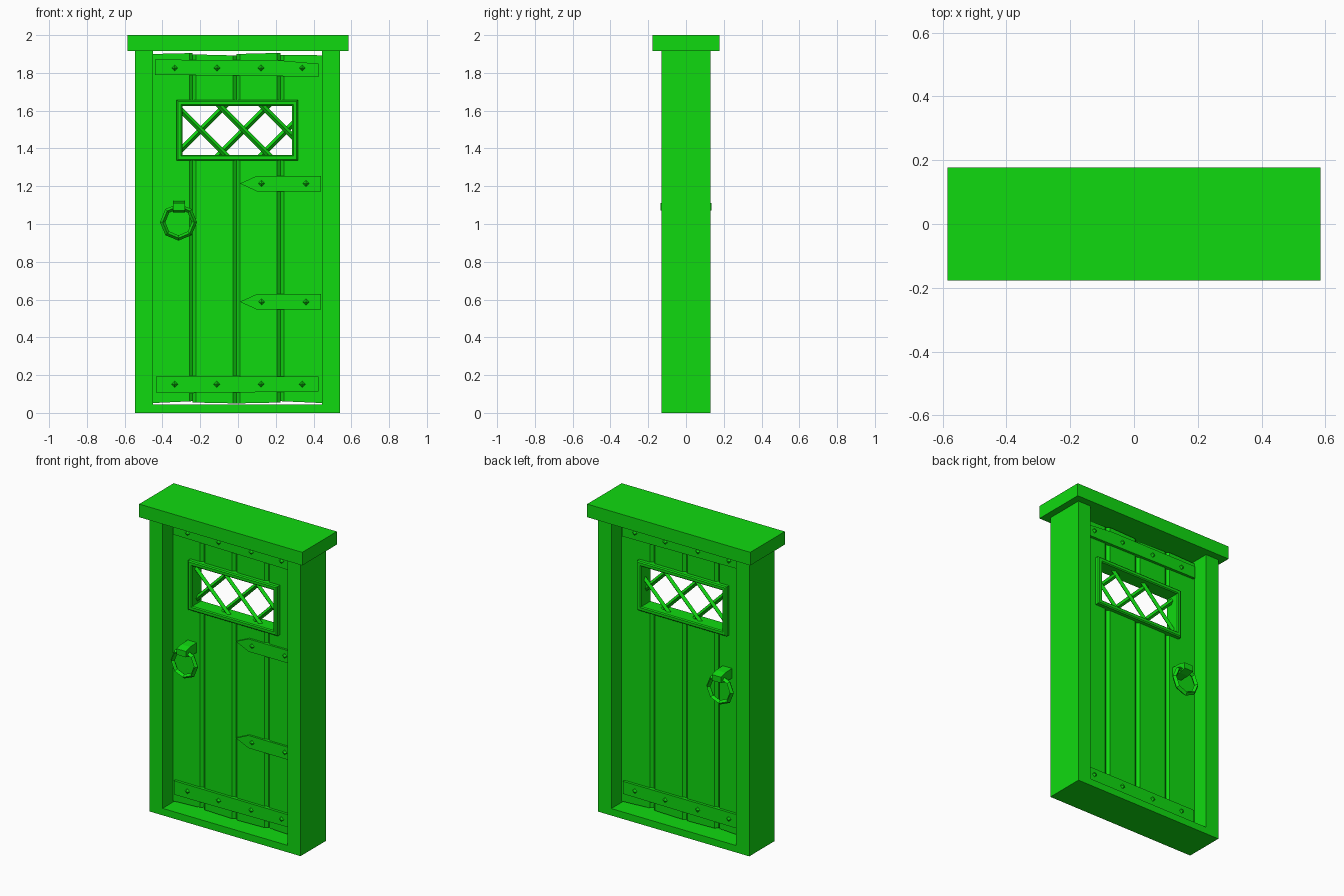
import bpy, bmesh, math
from mathutils import Vector, Matrix

cube = bpy.data.objects.get("Cube")
if cube:
    bpy.data.objects.remove(cube, do_unlink=True)

GREEN = (0.005, 0.7, 0.005, 1)
mat = bpy.data.materials.new("bright_green")
mat.use_nodes = True
mat.diffuse_color = GREEN
mat.node_tree.nodes["Principled BSDF"].inputs["Base Color"].default_value = GREEN


def finish(name, bm):
    bmesh.ops.recalc_face_normals(bm, faces=bm.faces)
    mesh = bpy.data.meshes.new(name)
    bm.to_mesh(mesh)
    bm.free()
    mesh.materials.append(mat)
    obj = bpy.data.objects.new(name, mesh)
    bpy.context.collection.objects.link(obj)
    return obj


def loft(name, rings):
    """Closed solid through successive rings of matching points."""
    bm = bmesh.new()
    loops = [[bm.verts.new(p) for p in ring] for ring in rings]
    n = len(loops[0])
    bm.faces.new(loops[0])
    bm.faces.new(loops[-1])
    for a, b in zip(loops, loops[1:]):
        for i in range(n):
            j = (i + 1) % n
            bm.faces.new((a[i], a[j], b[j], b[i]))
    return finish(name, bm)


def box(name, x0, x1, y0, y1, z0, z1):
    corners = [(x0, y0), (x1, y0), (x1, y1), (x0, y1)]
    return loft(name, [[(x, y, z) for x, y in corners] for z in (z0, z1)])


def plate(name, outline, y0, y1):
    """Front outline given in x and z, extruded through the depth."""
    return loft(name, [[(x, y, z) for x, z in outline] for y in (y0, y1)])


def nail(name, x, z, y, side):
    bm = bmesh.new()
    bmesh.ops.create_cone(bm, cap_ends=True, segments=4, radius1=0.018,
                          radius2=0.003, depth=0.014)
    bm.transform(Matrix.Translation((x, side * (y + 0.006), z))
                 @ Matrix.Rotation(-side * math.pi / 2, 4, 'X'))
    return finish(name, bm)


# Surrounding frame
box("right_post", -0.545, -0.45, -0.13, 0.13, 0, 1.92)
box("left_post", 0.445, 0.54, -0.13, 0.13, 0, 1.92)
box("sill", -0.45, 0.445, -0.13, 0.13, 0, 0.045)
box("lintel", -0.585, 0.585, -0.177, 0.177, 1.915, 2.0)

# Planks with chamfered edges and slightly uneven ends
D, EDGE, CHAMFER = 0.023, 0.008, 0.018
edges = [-0.452, -0.24, -0.008, 0.225, 0.447]
ends = [(0.052, 0.062, 1.9, 1.905), (0.055, 0.05, 1.898, 1.892),
        (0.05, 0.055, 1.9, 1.906), (0.062, 0.052, 1.896, 1.893)]
cutter = box("window_cutter", -0.31, 0.3, -0.2, 0.2, 1.35, 1.645)
cutter.hide_render = True
for i, (x0, x1) in enumerate(zip(edges, edges[1:])):
    c0 = CHAMFER if i > 0 else 0.002
    c1 = CHAMFER if i < 3 else 0.002
    section = [(x0, -EDGE), (x0 + c0, -D), (x1 - c1, -D), (x1, -EDGE),
               (x1, EDGE), (x1 - c1, D), (x0 + c0, D), (x0, EDGE)]
    b0, b1, t0, t1 = ends[i]
    rings = []
    for za, zb in ((b0, b1), (t0, t1)):
        rings.append([(x, y, za + (zb - za) * (x - x0) / (x1 - x0))
                      for x, y in section])
    plank = loft(f"plank_{i + 1}", rings)
    cut = plank.modifiers.new("window_hole", 'BOOLEAN')
    cut.operation = 'DIFFERENCE'
    cut.solver = 'EXACT'
    cut.object = cutter
    bpy.context.view_layer.objects.active = plank
    bpy.ops.object.modifier_apply(modifier=cut.name)
bpy.data.objects.remove(cutter, do_unlink=True)

# Window frame, with the front and back lips bevelled
OUT = (-0.325, 0.317, 1.335, 1.656)


def frame_ring(inset, y):
    x0, x1, z0, z1 = OUT
    return [(x0 + inset, y, z0 + inset), (x1 - inset, y, z0 + inset),
            (x1 - inset, y, z1 - inset), (x0 + inset, y, z1 - inset)]


bm = bmesh.new()
profile = [(0, -0.046), (0.007, -0.052), (0.024, -0.052), (0.03, -0.046),
           (0.03, 0.046), (0.024, 0.052), (0.007, 0.052), (0, 0.046)]
loops = [[bm.verts.new(p) for p in frame_ring(i, y)] for i, y in profile]
for k in range(len(loops)):
    a, b = loops[k], loops[(k + 1) % len(loops)]
    for i in range(4):
        j = (i + 1) % 4
        bm.faces.new((a[i], a[j], b[j], b[i]))
finish("window_frame", bm)

# Diagonal lattice bars, trimmed to the window
XC, ZC, PITCH, R = 0.03, 1.497, 0.227, 0.015
for slope in (-1, 1):
    for k in range(-2, 3):
        xm = XC + k * PITCH
        limits = sorted(((-0.305 - xm) * slope, (0.297 - xm) * slope))
        t0, t1 = max(-0.142, limits[0]), min(0.142, limits[1])
        if t1 - t0 < 0.03:
            continue
        side = Vector((1, 0, -slope)).normalized() * R
        depth = Vector((0, R, 0))
        rings = []
        for t in (t0, t1):
            c = Vector((xm + slope * t, 0.006 * slope, ZC + t))
            rings.append([c + side, c + depth, c - side, c - depth])
        loft("lattice_bar", rings)

# Cross straps, nails and ring handles on both faces
straps = {
    "top_strap": [(-0.44, 1.79), (0.43, 1.78), (0.43, 1.848), (0.2, 1.868), (-0.44, 1.87)],
    "bottom_strap": [(-0.432, 0.105), (0.425, 0.112), (0.425, 0.193), (-0.432, 0.195)],
}
for side, face in ((-1, "front"), (1, "back")):
    for name, outline in straps.items():
        plate(f"{face}_{name}", outline, side * 0.015, side * 0.04)
    for z in (1.826, 0.152):
        for x in (-0.335, -0.112, 0.122, 0.34):
            nail(f"{face}_strap_nail", x, z, 0.04, side)

    # Bracket narrows in height towards its outer end
    rings = []
    for y, z0, z1 in ((0.015, 1.06, 1.125), (0.09, 1.06, 1.122), (0.135, 1.072, 1.11)):
        rings.append([(x, side * y, z) for x, z in
                      ((-0.345, z0), (-0.28, z0), (-0.28, z1), (-0.345, z1))])
    loft(f"{face}_handle_bracket", rings)

    # Eight-sided ring
    bm = bmesh.new()
    loops = []
    for i in range(8):
        a = i * math.tau / 8
        loop = []
        for r, y in ((0.098, 0), (0.084, 0.017), (0.07, 0), (0.084, -0.017)):
            loop.append(bm.verts.new((-0.315 + r * math.cos(a), side * 0.1 + y,
                                      1.01 + r * math.sin(a))))
        loops.append(loop)
    for i in range(8):
        a, b = loops[i], loops[(i + 1) % 8]
        for k in range(4):
            m = (k + 1) % 4
            bm.faces.new((a[k], a[m], b[m], b[k]))
    finish(f"{face}_handle_ring", bm)

# Pointed hinges on the front only
for z in (1.214, 0.588):
    plate("hinge", [(0.01, z), (0.1, z - 0.041), (0.44, z - 0.041),
                    (0.44, z + 0.041), (0.1, z + 0.041)], -0.015, -0.036)
    for x in (0.125, 0.36):
        nail("hinge_nail", x, z, 0.036, -1)
